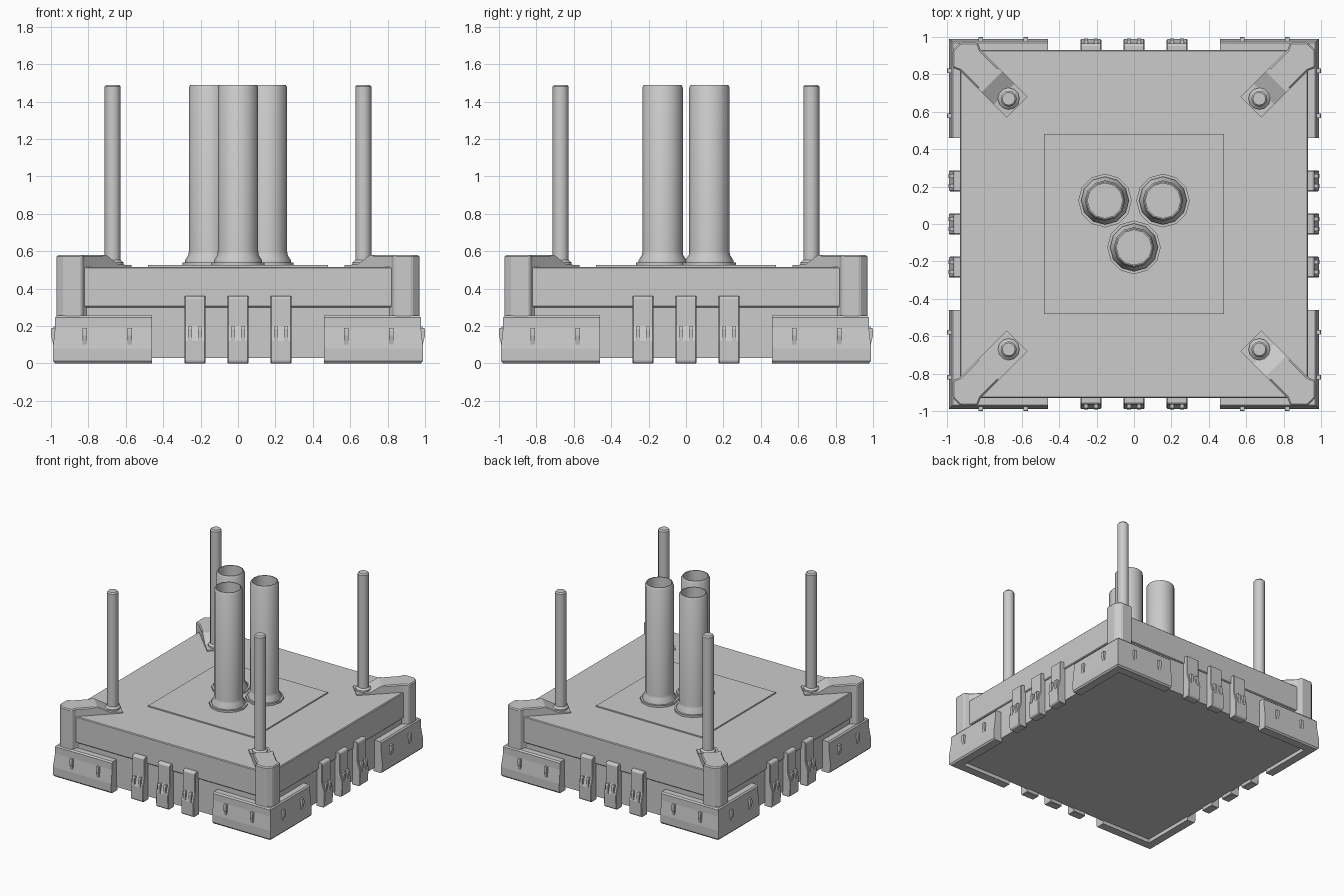
import bpy, bmesh, math
from mathutils import Matrix, Vector

cube = bpy.data.objects.get("Cube")
if cube:
    bpy.data.objects.remove(cube, do_unlink=True)

gray = bpy.data.materials.new("plain gray")
gray.use_nodes = True
color = (0.6, 0.6, 0.6, 1)
gray.diffuse_color = color
gray.node_tree.nodes["Principled BSDF"].inputs["Base Color"].default_value = color


def finish(name, bm, turn=0, bevel=0, smooth=False):
    """Turn a bmesh into an object, rotated by quarter turns about z."""
    bmesh.ops.recalc_face_normals(bm, faces=bm.faces)
    bm.transform(Matrix.Rotation(turn * math.pi / 2, 4, 'Z'))
    mesh = bpy.data.meshes.new(name)
    bm.to_mesh(mesh)
    bm.free()
    obj = bpy.data.objects.new(name, mesh)
    bpy.context.collection.objects.link(obj)
    mesh.materials.append(gray)
    if bevel:
        mod = obj.modifiers.new("Bevel", 'BEVEL')
        mod.width = bevel
        mod.segments = 1
        mod.limit_method = 'ANGLE'
    if smooth:
        bpy.ops.object.select_all(action='DESELECT')
        obj.select_set(True)
        bpy.context.view_layer.objects.active = obj
        bpy.ops.object.shade_smooth_by_angle(angle=math.radians(37))
    return obj


def loft(name, rings, **options):
    """Skin matching rings of points and cap both ends."""
    bm = bmesh.new()
    rows = [[bm.verts.new(p) for p in ring] for ring in rings]
    for a, b in zip(rows, rows[1:]):
        for i in range(len(a)):
            j = (i + 1) % len(a)
            bm.faces.new((a[i], a[j], b[j], b[i]))
    bm.faces.new(rows[0])
    bm.faces.new(rows[-1])
    return finish(name, bm, **options)


def side_prism(name, profile, start, end, **options):
    """Extrude an (outward, height) profile along the +x side."""
    return loft(name, [[(u, w, v) for u, v in profile] for w in (start, end)], **options)


def block(name, half, bottom, top, bevel=0):
    square = [(-half, -half), (half, -half), (half, half), (-half, half)]
    return loft(name, [[(x, y, z) for x, y in square] for z in (bottom, top)], bevel=bevel)


def lathe(name, profile, x, y, sides):
    """Revolve a (radius, height) profile that starts and ends on the axis."""
    bm = bmesh.new()
    verts = [bm.verts.new((r, 0, z)) for r, z in profile]
    edges = [bm.edges.new(pair) for pair in zip(verts, verts[1:])]
    bmesh.ops.spin(bm, geom=verts + edges, cent=(0, 0, 0), axis=(0, 0, 1),
                   angle=2 * math.pi, steps=sides, use_merge=True)
    bmesh.ops.remove_doubles(bm, verts=bm.verts, dist=0.0005)
    bm.transform(Matrix.Translation(Vector((x, y, 0))))
    return finish(name, bm, smooth=True)


# Main housing
block("base_body", 0.92, 0.03, 0.31)
block("upper_body", 0.93, 0.3, 0.515, bevel=0.006)
block("center_plate", 0.48, 0.5, 0.525)

# Three hollow center tubes with stepped flanges
tube = [(0, 0.5), (0.143, 0.5), (0.143, 0.54), (0.128, 0.54), (0.128, 0.552),
        (0.11, 0.58), (0.108, 0.6), (0.108, 1.475), (0.1, 1.49),
        (0.093, 1.49), (0.093, 0.56), (0, 0.56)]
for side, x, y in (("left", 0.155, 0.125), ("right", -0.155, 0.125), ("front", 0, -0.125)):
    lathe(side + "_tube", tube, x, y, 12)

# Profiles shared by the four sides and corners
post = [(0.93, 0.97), (0.97, 0.93), (0.97, 0.835), (0.93, 0.82),
        (0.815, 0.705), (0.705, 0.815), (0.82, 0.93), (0.835, 0.97)]
arm = [(0.78, 0.49), (0.78, 0.58), (0.76, 0.58), (0.695, 0.53), (0.625, 0.525), (0.625, 0.49)]
pole = [(0, 0.5), (0.058, 0.5), (0.058, 0.54), (0.043, 0.553), (0.043, 1.48),
        (0.034, 1.49), (0, 1.49)]
bumper = [(0.91, 0), (0.978, 0), (0.988, 0.012), (0.99, 0.08), (0.978, 0.19),
          (0.978, 0.245), (0.968, 0.256), (0.91, 0.256)]
rib = [(0.96, 0.19), (0.997, 0.19), (1.0, 0.18), (1.0, 0.15), (0.98, 0.07), (0.96, 0.07)]
clip = [(0.91, 0), (0.975, 0), (0.985, 0.012), (0.988, 0.12), (0.965, 0.2),
        (0.965, 0.35), (0.955, 0.36), (0.91, 0.36)]
tab = [(0.95, 0.12), (0.99, 0.12), (0.992, 0.185), (0.985, 0.197), (0.95, 0.197)]

for k in range(4):
    # Corner post with an arm running inward along the diagonal
    loft("corner_post", [[(x, y, z) for x, y in post] for z in (0.2, 0.58)],
         turn=k, bevel=0.008)
    loft("corner_arm", [[(d + s, d - s, z) for d, z in arm] for s in (-0.055, 0.055)], turn=k)
    spot = Matrix.Rotation(k * math.pi / 2, 3, 'Z') @ Vector((0.67, 0.67, 0))
    lathe("corner_pole", pole, spot.x, spot.y, 12)

    # Wrapped corner bumper, mitred at the corner
    loft("corner_bumper", [[(u, 0.46, v) for u, v in bumper],
                           [(u, u, v) for u, v in bumper],
                           [(0.46, u, v) for u, v in bumper]], turn=k)
    for c in (-0.82, -0.58, 0.58, 0.82):
        side_prism("bumper_rib", rib, c - 0.012, c + 0.012, turn=k)

    # Three side clips, each with a pair of tabs
    for c in (-0.23, 0, 0.23):
        side_prism("side_clip", clip, c - 0.056, c + 0.056, turn=k, bevel=0.004)
        for t in (c - 0.026, c + 0.026):
            side_prism("clip_tab", tab, t - 0.011, t + 0.011, turn=k)
